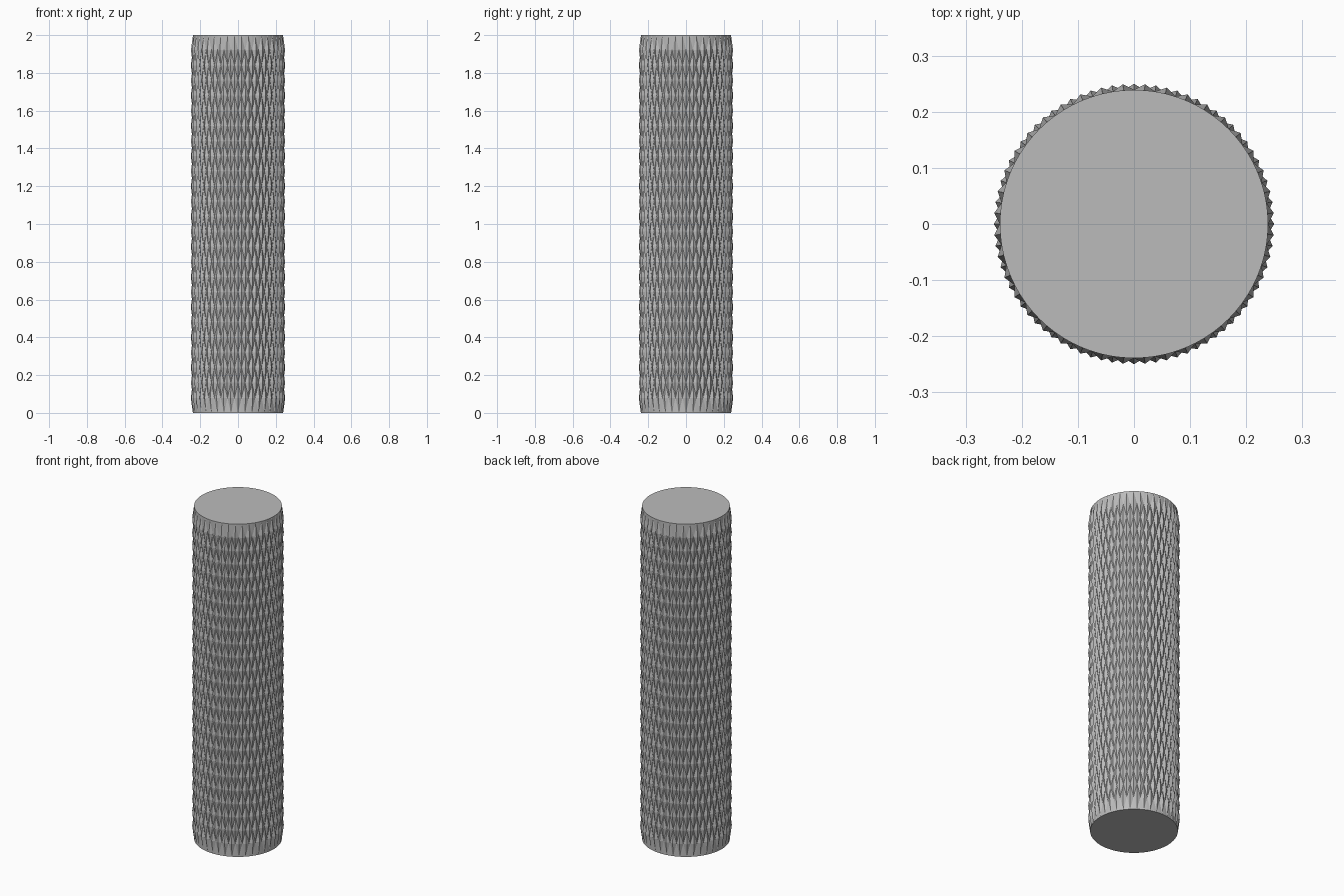
import bpy, bmesh, math

if "Cube" in bpy.data.objects:
    bpy.data.objects.remove(bpy.data.objects["Cube"])

N = 40            # diamonds around
ROWS = 25         # half-diamond rows along the length
R_IN, R_OUT, LENGTH = 0.239, 0.25, 2.0
STEP = 2 * math.pi / N
DZ = LENGTH / ROWS

steel = bpy.data.materials.new("steel grey")
steel.diffuse_color = (0.5, 0.5, 0.5, 1)
steel.use_nodes = True
steel.node_tree.nodes["Principled BSDF"].inputs["Base Color"].default_value = steel.diffuse_color

bm = bmesh.new()


def ring(radius, row, shift):
    """Ring of N vertices, turned by a fraction of one diamond."""
    return [bm.verts.new((radius * math.cos((i + shift) * STEP),
                          radius * math.sin((i + shift) * STEP),
                          row * DZ)) for i in range(N)]


# Groove crossings (staggered) and the diamond peaks or end rim points between them
grooves, peaks = [], []
for r in range(ROWS + 1):
    s = 0.5 * (r % 2)
    grooves.append(ring(R_IN, r, s))
    peaks.append(ring(R_IN if r in (0, ROWS) else R_OUT, r, s + 0.5))

# Four-sided pyramids, cut to half diamonds at both ends
for r in range(ROWS + 1):
    for i in range(N):
        left, right, peak = grooves[r][i], grooves[r][(i + 1) % N], peaks[r][i]
        k = (i + r % 2) % N
        if r < ROWS:
            top = grooves[r + 1][k]
            bm.faces.new((peak, right, top))
            bm.faces.new((peak, top, left))
        if r > 0:
            low = grooves[r - 1][k]
            bm.faces.new((peak, low, right))
            bm.faces.new((peak, left, low))

# Flat end caps
for r in (0, ROWS):
    bm.faces.new([v for pair in zip(grooves[r], peaks[r]) for v in pair])
bmesh.ops.recalc_face_normals(bm, faces=bm.faces)

mesh = bpy.data.meshes.new("knurled_rod")
bm.to_mesh(mesh)
bm.free()
mesh.materials.append(steel)
rod = bpy.data.objects.new("knurled_rod", mesh)
bpy.context.collection.objects.link(rod)
